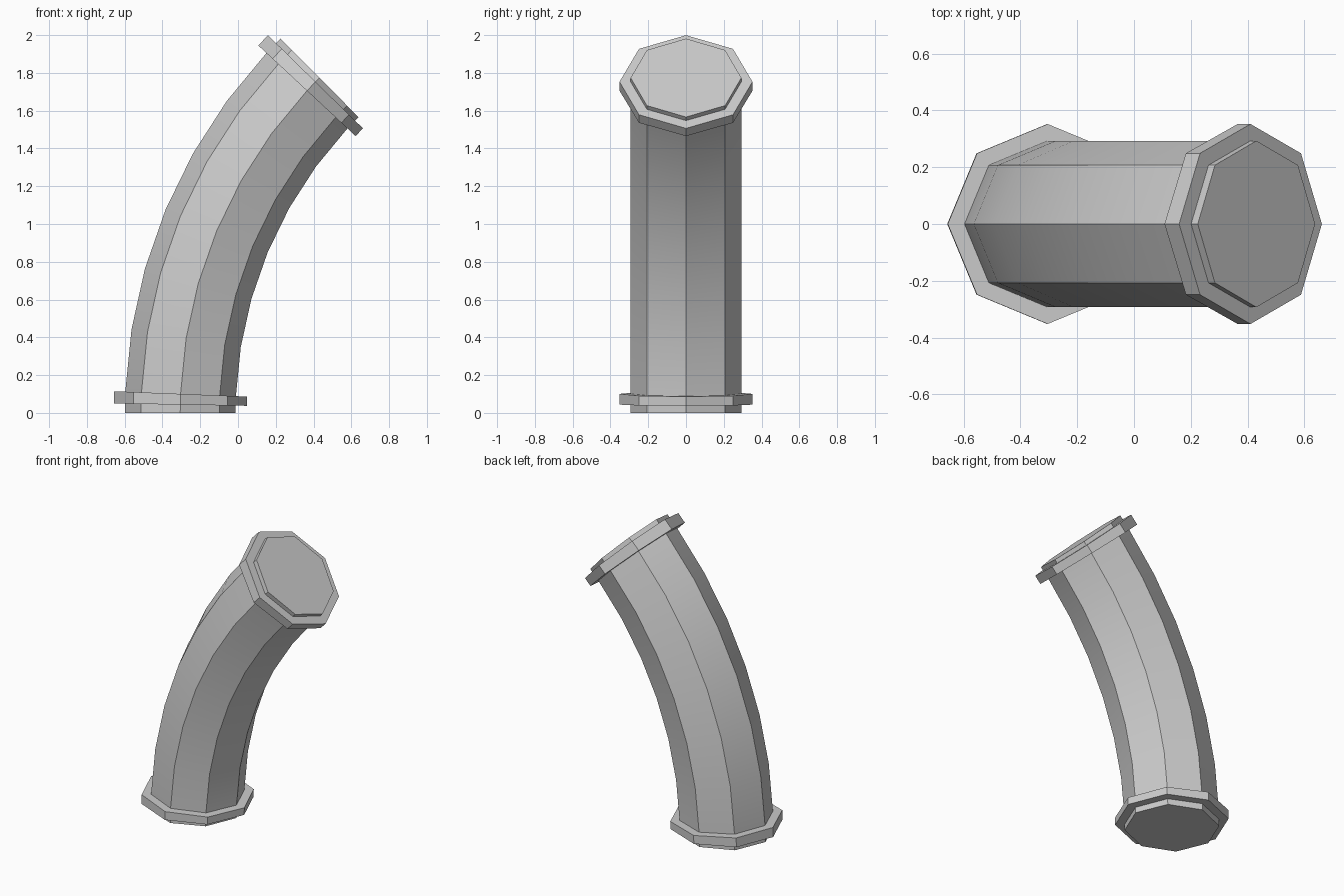
import bpy, bmesh
from math import sin, cos, radians, pi

if "Cube" in bpy.data.objects:
    bpy.data.objects.remove(bpy.data.objects["Cube"])

SIDES = 8
BEND_X, BEND_R = 2.197, 2.503     # bend pivot and centreline radius
PIPE_R, COLLAR_R = 0.293, 0.352
END = 45.13
LOW, HIGH = (1.0, 2.3), (42.95, 44.45)   # collar spans in degrees along the bend


def ring(bm, deg, r):
    a = radians(deg)
    verts = []
    for i in range(SIDES):
        t = 2 * pi * i / SIDES
        d = BEND_R - r * cos(t)
        verts.append(bm.verts.new((BEND_X - d * cos(a), r * sin(t), d * sin(a))))
    return verts


def sweep(name, sections, capped):
    bm = bmesh.new()
    rings = [ring(bm, a, r) for a, r in sections]
    for lo, hi in zip(rings, rings[1:]):
        for i in range(SIDES):
            j = (i + 1) % SIDES
            bm.faces.new((lo[i], lo[j], hi[j], hi[i]))
    if capped:
        bm.faces.new(rings[0][::-1])
        bm.faces.new(rings[-1])
    me = bpy.data.meshes.new(name)
    bm.to_mesh(me)
    bm.free()
    ob = bpy.data.objects.new(name, me)
    bpy.context.collection.objects.link(ob)
    bpy.ops.object.select_all(action='DESELECT')
    ob.select_set(True)
    bpy.context.view_layer.objects.active = ob
    bpy.ops.object.shade_smooth_by_angle(angle=radians(30))
    return ob


# Curved octagonal pipe with closed ends
step = (HIGH[0] - LOW[1]) / 6
angles = [0] + [LOW[1] + step * i for i in range(7)] + [END]
sweep("bent_pipe", [(a, PIPE_R) for a in angles], True)

# Raised collars wrapped round each end
for name, (a, b) in (("lower_collar", LOW), ("upper_collar", HIGH)):
    sweep(name, [(a, PIPE_R), (a, COLLAR_R), (b, COLLAR_R), (b, PIPE_R)], False)
